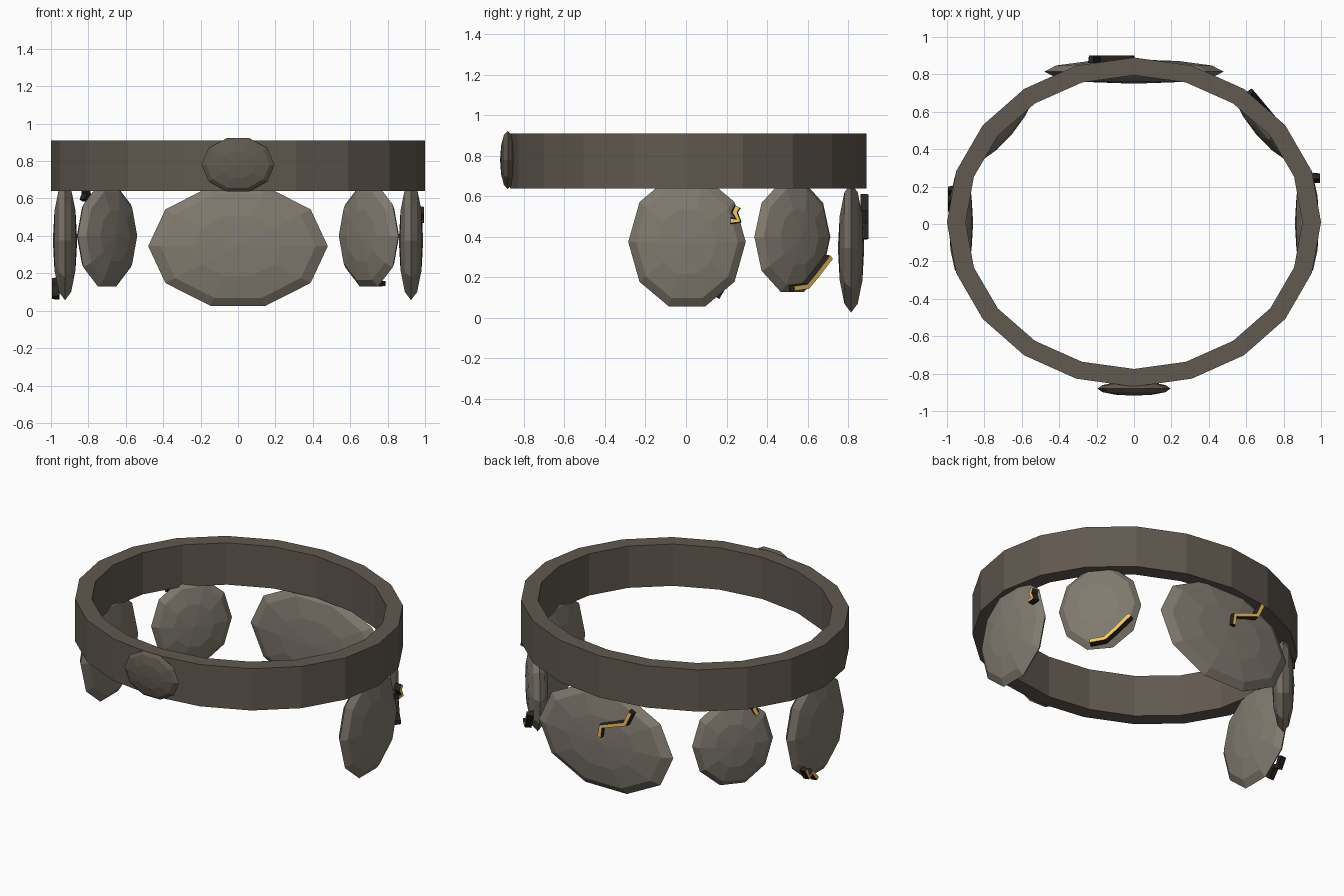
import bpy, bmesh, math
from mathutils import Vector, Matrix

if "Cube" in bpy.data.objects:
    bpy.data.objects.remove(bpy.data.objects["Cube"])


def material(name, rgb):
    m = bpy.data.materials.new(name)
    m.diffuse_color = (*rgb, 1)
    m.use_nodes = True
    m.node_tree.nodes["Principled BSDF"].inputs["Base Color"].default_value = m.diffuse_color
    return m


BELT = material("dark_leather", (0.12, 0.10, 0.08))
PLATE = material("plate_stone", (0.22, 0.195, 0.16))
GOLD = material("gold", (0.9, 0.58, 0.12))
DARK = material("crack_edge", (0.02, 0.017, 0.015))


def finish(name, bm, mats):
    bmesh.ops.recalc_face_normals(bm, faces=bm.faces)
    me = bpy.data.meshes.new(name)
    bm.to_mesh(me)
    bm.free()
    for m in mats:
        me.materials.append(m)
    ob = bpy.data.objects.new(name, me)
    bpy.context.collection.objects.link(ob)
    return ob


def frame(center, deg):
    """Local axes: x = sideways, y = up, z = outward from the belt."""
    a = math.radians(deg)
    m = Matrix(((-math.sin(a), 0, math.cos(a)),
                (math.cos(a), 0, math.sin(a)),
                (0, 1, 0))).to_4x4()
    return Matrix.Translation(center) @ m


def disc(name, center, deg, rx, rz, thick, mat):
    """Flattened ten-sided ball facing outward."""
    bm = bmesh.new()
    bmesh.ops.create_uvsphere(bm, u_segments=10, v_segments=6, radius=1)
    spin = Matrix.Rotation(math.radians(90), 4, 'Z')
    bm.transform(frame(center, deg) @ Matrix.Diagonal((rx, rz, thick, 1)) @ spin)
    finish(name, bm, [mat])


def crack(name, center, deg, pts, depth, w=0.017):
    """Zigzag strip: gold outer face over dark sides. pts are (sideways, z)."""
    bm = bmesh.new()
    p = [Vector((u, z - center[2])) for u, z in pts]
    rows = []
    for i, q in enumerate(p):
        d0 = (p[i] - p[i - 1]).normalized() if i else None
        d1 = (p[i + 1] - p[i]).normalized() if i < len(p) - 1 else None
        d = ((d0 or d1) + (d1 or d0)).normalized()
        n = Vector((-d.y, d.x))
        rows.append([bm.verts.new((q.x + s * w * n.x, q.y + s * w * n.y, depth + h))
                     for s, h in ((-1, -0.02), (1, -0.02), (0.7, 0.02), (-0.7, 0.02))])
    for a, b in zip(rows, rows[1:]):
        for k in range(4):
            f = bm.faces.new((a[k], a[(k + 1) % 4], b[(k + 1) % 4], b[k]))
            f.material_index = 0 if k == 2 else 1
    for r in (rows[0], rows[-1]):
        bm.faces.new(r).material_index = 1
    bm.transform(frame(center, deg))
    finish(name, bm, [GOLD, DARK])


# Belt: twenty-sided oval band
bm = bmesh.new()
N = 20
rings = []
for rx, ry, z in ((1, 0.88, 0.64), (1, 0.88, 0.91), (0.9, 0.785, 0.91), (0.9, 0.785, 0.64)):
    rings.append([bm.verts.new((rx * math.cos(i * math.tau / N),
                                0.01 + ry * math.sin(i * math.tau / N), z)) for i in range(N)])
for k in range(4):
    a, b = rings[k], rings[(k + 1) % 4]
    for i in range(N):
        j = (i + 1) % N
        bm.faces.new((a[i], a[j], b[j], b[i]))
finish("belt", bm, [BELT])

# Buckle on the front
disc("buckle", (0, -0.88, 0.78), -90, 0.195, 0.15, 0.038, BELT)

# Hanging plates: centre, facing, half width, half height, crack depth, crack path
plates = {
    "back_plate": ((0, 0.815, 0.345), 90, 0.48, 0.335, 0.067,
                   [(0.01, 0.39), (0.02, 0.46), (0.19, 0.52), (0.23, 0.605)]),
    "right_plate": ((0.925, 0.005, 0.375), 0, 0.29, 0.335, 0.05,
                    [(0.215, 0.48), (0.255, 0.48), (0.235, 0.52), (0.25, 0.55)]),
    "left_plate": ((-0.925, 0.005, 0.375), 180, 0.29, 0.335, 0.05,
                   [(-0.185, 0.17), (-0.155, 0.11), (-0.12, 0.13), (-0.07, 0.07)]),
    "back_right_plate": ((0.70, 0.525, 0.40), 40, 0.245, 0.285, 0.055,
                         [(-0.05, 0.145), (0.04, 0.155), (0.10, 0.21), (0.19, 0.30)]),
    "back_left_plate": ((-0.70, 0.525, 0.40), 140, 0.245, 0.285, 0.05,
                        [(0.135, 0.59), (0.115, 0.625), (0.125, 0.66)]),
}
for name, (c, deg, rx, rz, depth, pts) in plates.items():
    disc(name, c, deg, rx, rz, 0.065, PLATE)
    crack(name.replace("plate", "crack"), c, deg, pts, depth)
